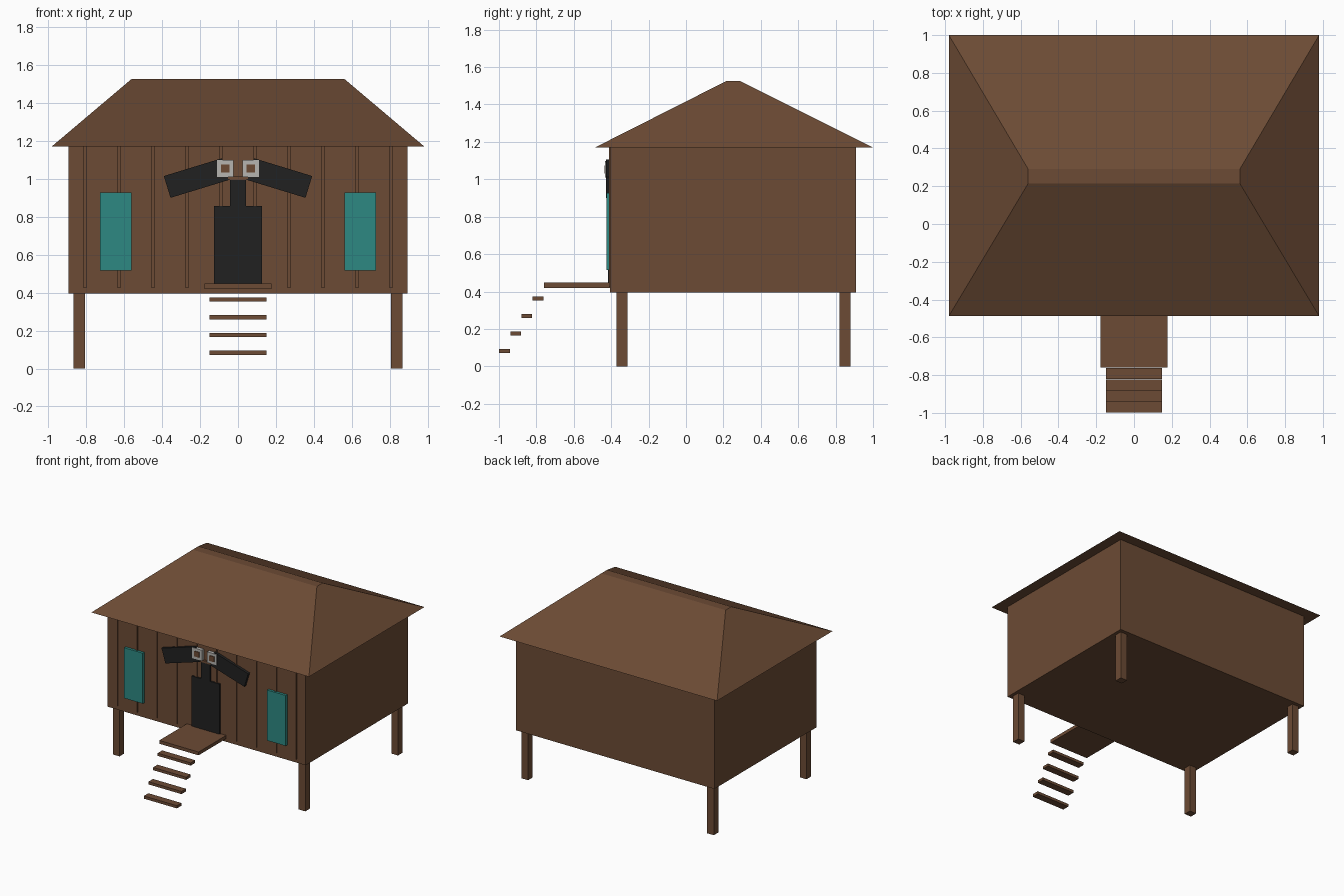
import bpy, bmesh
from math import radians
from mathutils import Matrix

old = bpy.data.objects.get("Cube")
if old:
    bpy.data.objects.remove(old, do_unlink=True)


def material(name, rgb):
    m = bpy.data.materials.new(name)
    m.use_nodes = True
    m.diffuse_color = (*rgb, 1)
    m.node_tree.nodes["Principled BSDF"].inputs["Base Color"].default_value = (*rgb, 1)
    return m


WOOD = material("brown wood", (0.15, 0.07, 0.035))
BLACK = material("black", (0.015, 0.015, 0.015))
TEAL = material("teal glass", (0.027, 0.25, 0.225))
GREY = material("pale grey", (0.47, 0.46, 0.44))


def finish(name, bm, mat):
    bmesh.ops.recalc_face_normals(bm, faces=bm.faces)
    me = bpy.data.meshes.new(name)
    bm.to_mesh(me)
    bm.free()
    me.materials.append(mat)
    ob = bpy.data.objects.new(name, me)
    bpy.context.collection.objects.link(ob)
    return ob


def box(name, x, y, z, mat, tilt=0):
    """Box from (min, max) ranges, tilted about the front axis at its centre."""
    bm = bmesh.new()
    bmesh.ops.create_cube(bm, size=1)
    size = [r[1] - r[0] for r in (x, y, z)]
    mid = [(r[0] + r[1]) / 2 for r in (x, y, z)]
    bm.transform(Matrix.Translation(mid) @ Matrix.Rotation(radians(tilt), 4, 'Y')
                 @ Matrix.Diagonal((*size, 1)))
    return finish(name, bm, mat)


FRONT = -0.405

# House body on four legs
box("house_body", (-0.893, 0.893), (FRONT, 0.91), (0.395, 1.17), WOOD)
for side, sx in (("right", -1), ("left", 1)):
    for end, y in (("front", -0.342), ("back", 0.85)):
        box(f"{end}_{side}_leg", (sx * 0.837 - 0.03, sx * 0.837 + 0.03),
            (y - 0.03, y + 0.03), (0, 0.395), WOOD)

# Hipped roof with a narrow flat top
bm = bmesh.new()
rings = []
for hx, y0, y1, z in ((0.98, -0.487, 1.0, 1.17), (0.56, 0.215, 0.29, 1.525)):
    rings.append([bm.verts.new(p) for p in
                  ((-hx, y0, z), (hx, y0, z), (hx, y1, z), (-hx, y1, z))])
low, top = rings
bm.faces.new(low)
bm.faces.new(top)
for i in range(4):
    j = (i + 1) % 4
    bm.faces.new((low[i], low[j], top[j], top[i]))
finish("roof", bm, WOOD)

# Vertical battens on the front wall
for i in range(10):
    x = -0.806 + i * 0.179
    box(f"wall_batten_{i + 1}", (x - 0.008, x + 0.008), (FRONT - 0.008, FRONT + 0.005),
        (0.425, 1.17), WOOD)

# Landing and floating steps
box("landing", (-0.177, 0.177), (-0.76, FRONT), (0.42, 0.447), WOOD)
for i in range(4):
    y, z = -0.792 - i * 0.0593, 0.363 - i * 0.0935
    box(f"step_{i + 1}", (-0.149, 0.149), (y - 0.029, y + 0.029), (z - 0.011, z + 0.011), WOOD)

# Bird-shaped front: door as body, neck and beak
box("door", (-0.126, 0.126), (-0.418, FRONT), (0.447, 0.855), BLACK)
box("neck", (-0.041, 0.041), (-0.418, FRONT), (0.855, 0.992), BLACK)
box("beak", (-0.052, 0.052), (-0.420, FRONT), (0.992, 1.01), WOOD)

# Mirrored windows, wings and eyes
for side, s in (("right", -1), ("left", 1)):
    x = s * 0.644
    box(f"{side}_window", (x - 0.084, x + 0.084), (-0.426, FRONT), (0.516, 0.927), TEAL)
    x = s * 0.22
    box(f"{side}_wing", (x - 0.16, x + 0.16), (-0.427, FRONT), (0.943, 1.063), BLACK, s * 17)
    x, z = s * 0.067, 1.053
    box(f"{side}_eye", (x - 0.043, x + 0.043), (-0.432, FRONT), (z - 0.044, z + 0.044), GREY)
    box(f"{side}_pupil", (x - 0.022, x + 0.022), (-0.437, -0.43), (z - 0.022, z + 0.022), WOOD)
